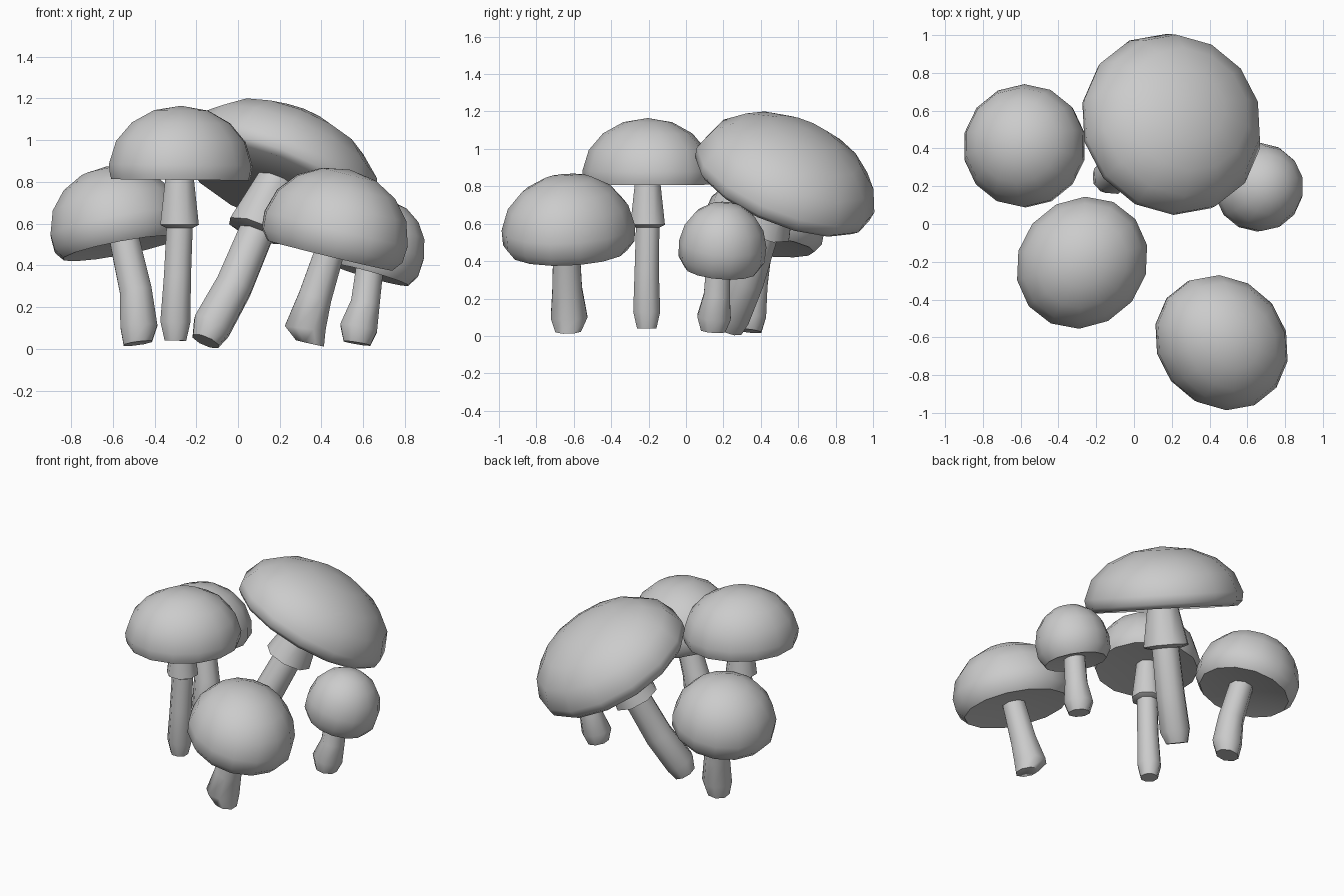
import bpy, bmesh, math
from mathutils import Vector

cube = bpy.data.objects.get("Cube")
if cube:
    bpy.data.objects.remove(cube, do_unlink=True)

grey = bpy.data.materials.new("plain grey")
grey.use_nodes = True
grey.diffuse_color = (0.6, 0.6, 0.6, 1)
grey.node_tree.nodes["Principled BSDF"].inputs["Base Color"].default_value = (0.6, 0.6, 0.6, 1)


def loft(name, rings, sides, oval=1):
    """Skin rings given as (centre, axis, radius); oval widens them along the x = y diagonal."""
    bm = bmesh.new()
    loops = []
    for centre, axis, radius in rings:
        turn = Vector((0, 0, 1)).rotation_difference(axis)
        count = sides if radius > 0 else 1
        loop = []
        for i in range(count):
            a = math.tau * (i + 0.5) / sides
            x, y = radius * math.cos(a), radius * math.sin(a)
            u, v = (x + y) / 2 * oval, (x - y) / 2 / oval
            loop.append(bm.verts.new(centre + turn @ Vector((u + v, u - v, 0))))
        loops.append(loop)
    for low, high in zip(loops, loops[1:]):
        for i in range(sides):
            j = (i + 1) % sides
            quad = [low[i % len(low)], low[j % len(low)], high[j % len(high)], high[i % len(high)]]
            bm.faces.new(list(dict.fromkeys(quad)))
    for end in (loops[0], loops[-1]):
        if len(end) > 1:
            bm.faces.new(end)
    bmesh.ops.recalc_face_normals(bm, faces=bm.faces)
    mesh = bpy.data.meshes.new(name)
    bm.to_mesh(mesh)
    bm.free()
    mesh.materials.append(grey)
    obj = bpy.data.objects.new(name, mesh)
    bpy.context.collection.objects.link(obj)
    bpy.ops.object.select_all(action="DESELECT")
    obj.select_set(True)
    bpy.context.view_layer.objects.active = obj
    bpy.ops.object.shade_smooth_by_angle(angle=math.radians(50))


def cap(name, centre, lean, radius, height, drop, rim, oval=1):
    """Domed cap with a rounded, tucked rim and a slightly hollow underside."""
    centre, axis = Vector(centre), Vector((*lean, 1)).normalized()
    profile = [(0, 0.04 - drop), (rim * radius, -drop), (0.98 * radius, -0.55 * drop)]
    for deg in (4, 26, 47, 68):
        a = math.radians(deg)
        profile.append((radius * math.cos(a), height * math.sin(a)))
    profile.append((0, height))
    loft(name, [(centre + axis * z, axis, r) for r, z in profile], 14, oval)


def stem(name, points, radii):
    """Tapered stalk following a bent path, its foot cut square to the overall lean."""
    pts = [Vector(p) for p in points]
    rings = [(pts[0], (pts[-1] - pts[0]).normalized(), radii[0])]
    for i in range(1, len(pts)):
        axis = (pts[min(i + 1, len(pts) - 1)] - pts[i - 1]).normalized()
        rings.append((pts[i], axis, radii[i]))
    loft(name, rings, 8)


def collar(name, low, high, wide, narrow):
    """Flared skirt around the upper stalk."""
    low, high = Vector(low), Vector(high)
    axis = (high - low).normalized()
    loft(name, [(low - axis * 0.015, axis, narrow), (low, axis, wide), (high, axis, narrow)], 8)


# Tall upright mushroom
cap("tall_cap", (-0.275, -0.205, 0.86), (0.01, 0), 0.35, 0.305, 0.05, 0.96, 1.045)
stem("tall_stem", [(-0.3, -0.21, 0.04), (-0.3, -0.21, 0.13), (-0.29, -0.21, 0.35),
                   (-0.28, -0.205, 0.58), (-0.28, -0.205, 0.84)], [0.056, 0.078, 0.07, 0.068, 0.06])
collar("tall_collar", (-0.28, -0.205, 0.595), (-0.28, -0.205, 0.85), 0.1, 0.07)

# Left rear mushroom
cap("left_cap", (-0.58, 0.413, 0.58), (-0.19, 0.12), 0.328, 0.3, 0.1, 0.87)
stem("left_stem", [(-0.48, 0.335, 0.027), (-0.475, 0.34, 0.11), (-0.49, 0.36, 0.28),
                   (-0.55, 0.4, 0.55)], [0.074, 0.096, 0.083, 0.076])

# Largest leaning mushroom
cap("large_cap", (0.195, 0.525, 0.815), (0.41, 0.39), 0.507, 0.335, 0.06, 0.92, 1.015)
stem("large_stem", [(-0.155, 0.235, 0.037), (-0.125, 0.25, 0.11), (-0.02, 0.33, 0.3),
                    (0.085, 0.41, 0.55), (0.17, 0.49, 0.78)], [0.072, 0.1, 0.095, 0.09, 0.07])
collar("large_collar", (0.09, 0.42, 0.565), (0.19, 0.5, 0.82), 0.15, 0.095)

# Right front mushroom
cap("front_cap", (0.465, -0.628, 0.555), (0.24, -0.02), 0.358, 0.312, 0.11, 0.87, 0.945)
stem("front_stem", [(0.345, -0.63, 0.027), (0.322, -0.625, 0.1), (0.37, -0.635, 0.25),
                    (0.45, -0.64, 0.5)], [0.074, 0.106, 0.086, 0.075])

# Small right mushroom
cap("small_cap", (0.665, 0.195, 0.475), (0.28, 0.08), 0.235, 0.245, 0.125, 0.83)
stem("small_stem", [(0.57, 0.145, 0.027), (0.578, 0.15, 0.1), (0.61, 0.165, 0.22),
                    (0.635, 0.175, 0.42)], [0.07, 0.097, 0.075, 0.07])
